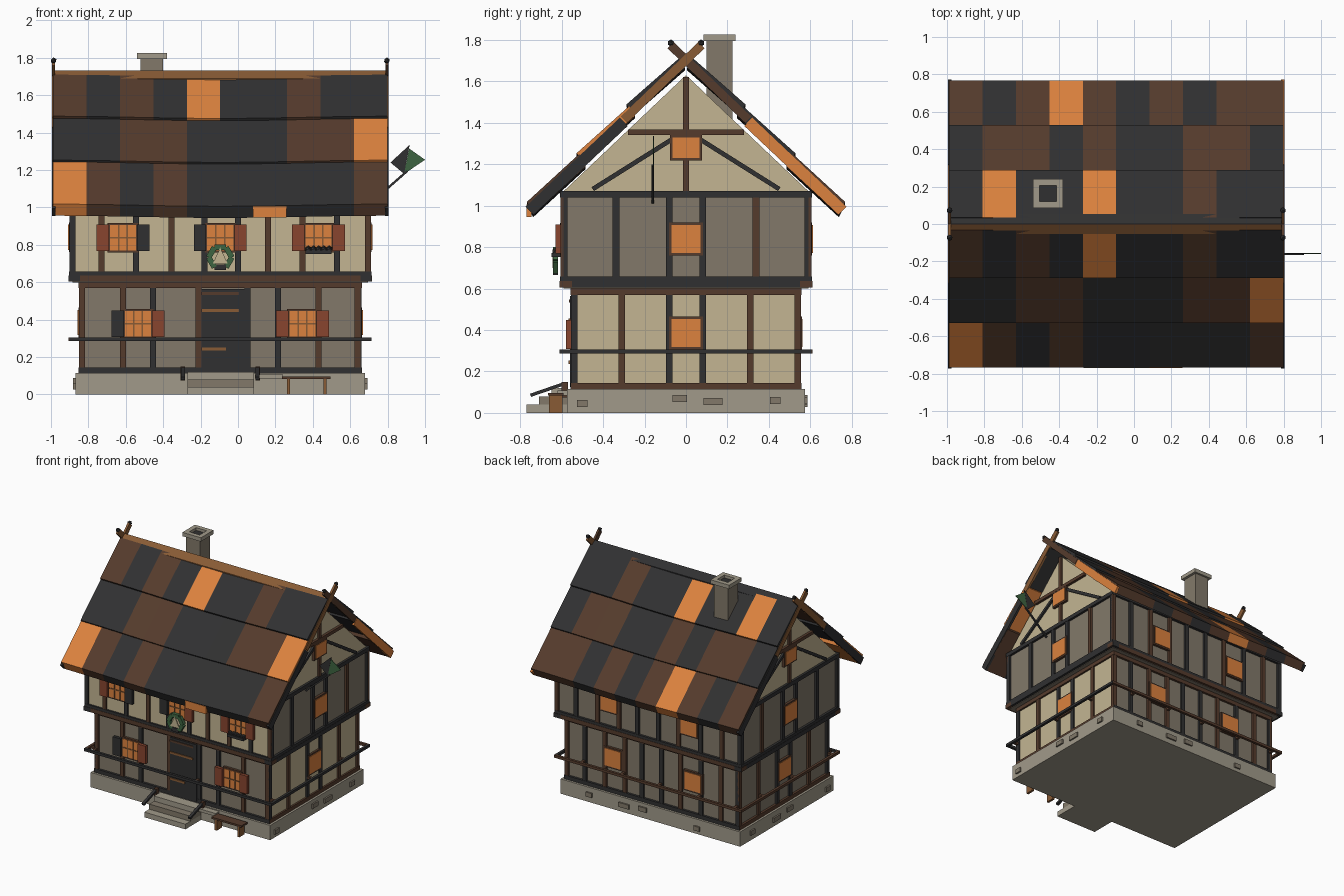
import bpy, bmesh, math
from mathutils import Vector, Matrix

cube = bpy.data.objects.get("Cube")
if cube:
    bpy.data.objects.remove(cube, do_unlink=True)

# Palette
COLOURS = {"charcoal": "303031", "timber_brown": "553B2C", "oak": "885B35",
           "amber": "DC823E", "cream_plaster": "C3B592", "grey_plaster": "82796A",
           "pale_stone": "A19A8A", "shutter_red": "88452F", "leaf_green": "3D6441"}
NAMES = list(COLOURS)
D, B, K, A, C, G, S, R, L = range(len(NAMES))


def linear(h):
    v = int(h, 16) / 255
    return v / 12.92 if v < 0.04045 else ((v + 0.055) / 1.055) ** 2.4


MATS = []
for name, h in COLOURS.items():
    m = bpy.data.materials.new(name)
    m.use_nodes = True
    col = (linear(h[:2]), linear(h[2:4]), linear(h[4:]), 1)
    m.diffuse_color = col
    bsdf = next(n for n in m.node_tree.nodes if n.type == 'BSDF_PRINCIPLED')
    bsdf.inputs["Base Color"].default_value = col
    bsdf.inputs["Roughness"].default_value = 0.9
    MATS.append(m)

PARTS = {}
CX = -0.095                      # middle of the house along x


def part(name):
    return PARTS.setdefault(name, bmesh.new())


def hexa(name, pts, mat):
    """Eight corners: bottom ring of four, then top ring of four."""
    bm = part(name)
    v = [bm.verts.new(p) for p in pts]
    rings = [v[3::-1], v[4:]] + [[v[i], v[(i + 1) % 4], v[(i + 1) % 4 + 4], v[i + 4]] for i in range(4)]
    for r in rings:
        bm.faces.new(r).material_index = mat


def box(name, x0, x1, y0, y1, z0, z1, mat):
    hexa(name, [(x, y, z) for z in (z0, z1) for x, y in ((x0, y0), (x1, y0), (x1, y1), (x0, y1))], mat)


def bar(name, a, b, w, t, mat, up=(1, 0, 0)):
    """Straight beam from a to b, w across and t along the up hint."""
    a, b = Vector(a), Vector(b)
    d = (b - a).normalized()
    s = d.cross(Vector(up)).normalized() * w / 2
    n = s.cross(d).normalized() * t / 2
    hexa(name, [p + i * s + j * n for p in (a, b) for i, j in ((-1, -1), (1, -1), (1, 1), (-1, 1))], mat)


def prism(name, pts, axis_offset, mat):
    """Extrude a flat outline along a vector."""
    bm = part(name)
    off = Vector(axis_offset)
    lo = [bm.verts.new(p) for p in pts]
    hi = [bm.verts.new(Vector(p) + off) for p in pts]
    n = len(pts)
    for r in [lo[::-1], hi] + [[lo[i], lo[(i + 1) % n], hi[(i + 1) % n], hi[i]] for i in range(n)]:
        bm.faces.new(r).material_index = mat


# Wall half sizes (x, y) for each floor
HALF = {"base": (0.775, 0.575), "lower": (0.74, 0.54), "upper": (0.79, 0.59)}


def panel(name, side, floor, u, z, w, h, d0, d1, mat):
    """Box on a wall: centre u, z; size w, h; depth d0 to d1 out of the wall."""
    hx, hy = HALF[floor]
    if side in ("front", "back"):
        s = -1 if side == "front" else 1
        y = sorted((s * (hy + d0), s * (hy + d1)))
        box(name, u - w / 2, u + w / 2, *y, z - h / 2, z + h / 2, mat)
    else:
        s = -1 if side == "left" else 1
        s = 1 if side == "right" else -1
        x = sorted((CX + s * (hx + d0), CX + s * (hx + d1)))
        box(name, *x, u - w / 2, u + w / 2, z - h / 2, z + h / 2, mat)


# Stone footing and storeys
hx, hy = HALF["base"]
box("stone_footing", CX - hx, CX + hx, -hy, hy, 0, 0.115, S)
hx, hy = HALF["lower"]
box("lower_storey", CX - hx, CX + hx, -hy, hy, 0.115, 0.61, G)
hx, hy = HALF["upper"]
box("upper_storey", CX - hx, CX + hx, -hy, hy, 0.6, 1.07, G)
prism("gable", [(CX - hx, -hy, 1.07), (CX - hx, hy, 1.07), (CX - hx, 0, 1.63)], (2 * hx, 0, 0), C)
panel("front_plaster", "front", "upper", CX, 0.84, 2 * hx, 0.46, 0, 0.004, C)
panel("side_plaster", "right", "lower", 0, 0.36, 2 * HALF["lower"][1], 0.49, 0, 0.004, C)

for side in ("front", "back", "right", "left"):
    for k, (u, z) in enumerate(((-0.5, 0.045), (-0.03, 0.07), (0.13, 0.055), (0.43, 0.06))):
        if side != "front":
            panel("footing_stones", side, "base", u, z, 0.05 + 0.02 * (k % 3), 0.035, 0, 0.012, G)

# Timber frame: posts as (position, colour)
LONG_LOW = [(-0.835, B), (-0.615, B), (-0.455, D), (-0.21, B), (0.05, D), (0.215, D), (0.43, B), (0.64, B)]
LONG_UP = [(-0.885, D), (-0.73, B), (-0.545, D), (-0.355, B), (-0.18, D), (0, D),
           (0.16, B), (0.345, B), (0.53, D), (0.695, B)]
LONG_BACK = [(u * 0.935 - 0.005, m) for u, m in LONG_UP]
SIDE = [(-0.54, D), (-0.31, B), (-0.08, D), (0.08, D), (0.31, B), (0.54, B)]
SIDE_UP = [(u * 1.09 if abs(u) > 0.1 else u, D if i != 4 else B) for i, (u, _) in enumerate(SIDE)]
for side in ("front", "back", "right", "left"):
    long = side in ("front", "back")
    mid = CX if long else 0
    low = LONG_LOW if side == "front" else LONG_BACK if long else SIDE
    for floor, posts, z, h in (("lower", low, 0.36, 0.49), ("upper", LONG_UP if long else SIDE_UP, 0.85, 0.44)):
        for u, m in posts:
            panel("posts", side, floor, u, z, 0.032, h, 0, 0.016, m)
    wl = 2 * HALF["lower"][0 if long else 1] + 0.032
    wu = 2 * HALF["upper"][0 if long else 1] + 0.032
    panel("sill_beams", side, "lower", mid, 0.13, wl, 0.03, 0, 0.018, D if long else B)
    panel("head_beams", side, "lower", mid, 0.587, wl, 0.034, 0, 0.018, B)
    panel("jetty_beams", side, "upper", mid, 0.62, wu + 0.01, 0.032, -0.04, 0.02, B if long else D)
    panel("floor_beams", side, "upper", mid, 0.645, wu, 0.024, 0, 0.018, D)
    panel("wall_plates", side, "upper", mid, 1.055, wu, 0.03, 0, 0.018, D)
    # Rail around the lower floor, on short brackets
    rail = B if side in ("back", "left") else D
    panel("rail", side, "lower", mid, 0.296, wl + 0.1, 0.02, 0.05, 0.07, rail)
    for u, _ in low[::2]:
        panel("rail_brackets", side, "lower", u, 0.296, 0.02, 0.018, 0, 0.055, B)

# Gable frames, bargeboards and crossed finials at both ends
for s in (-1, 1):
    xw = CX + s * (HALF["upper"][0] + 0.006)
    bar("king_post", (xw, 0, 1.07), (xw, 0, 1.62), 0.03, 0.02, B)
    bar("collar_beam", (xw + s * 0.003, -0.28, 1.355), (xw + s * 0.003, 0.28, 1.355), 0.026, 0.022, B)
    xb = CX + s * 0.891
    for t in (-1, 1):
        bar("gable_braces", (xw, t * 0.45, 1.08), (xw, t * 0.06, 1.325), 0.022, 0.018, D)
        upper, lower = (K, D) if t * s < 0 or t < 0 else (B, A)
        bar("bargeboards", (xb, -t * 0.075, 1.775), (xb, t * 0.3, 1.415), 0.042, 0.016, upper)
        bar("bargeboards", (xb, t * 0.3, 1.405), (xb, t * 0.755, 0.975), 0.055, 0.018, lower)
        bmesh.ops.create_icosphere(part("finial_knobs"), subdivisions=1, radius=0.017,
                                   matrix=Matrix.Translation((xb, t * 0.073, 1.785)))

# Roof: three lapped courses of ten patchwork sheets on each slope
ROOF = {-1: ("OBDBDDDDDB", "DDBBDDDBBO", "BDBDODDBDD"),
        1: ("BDBOBDBDBB", "DBBDBDDBBD", "DODDODDBDD")}
KEY = {"O": A, "B": B, "D": D}
X0, STEP = -0.99, 0.179


def sag(x):
    return 0.012 * math.cos((x - CX) * math.pi / 1.79) ** 2


for s, rows in ROOF.items():
    for r, row in enumerate(rows):
        ylo, yhi = 0.768 - 0.24 * r, 0.515 - 0.24 * r
        zlo, zhi = 1.018 + 0.235 * r, 1.25 + 0.23 * r
        th = 0.062 if r == 0 else 0.045
        for c, ch in enumerate(row):
            xs = (X0 + STEP * c, X0 + STEP * (c + 1))
            lo, hi = [], []
            for x, y, z in ((xs[0], ylo, zlo), (xs[1], ylo, zlo), (xs[1], yhi, zhi), (xs[0], yhi, zhi)):
                z -= sag(x)
                hi.append((x, s * y, z))
                lo.append((x, s * max(y - 0.03, 0.005), z - th))
            hexa("roof_sheets", lo + hi, KEY[ch])
    # Ridge boards
    x1 = X0 + 10 * STEP
    hexa("ridge_boards", [(x, s * y, z) for dz in (0, 0.04)
                          for x, y, z in ((X0, 0, 1.692 + dz), (x1, 0, 1.692 + dz),
                                          (x1, 0.053, 1.65 + dz), (X0, 0.053, 1.65 + dz))],
         K if s < 0 else D)
box("eave_patch", 0.08, 0.26, -0.769, -0.745, 0.945, 1.005, A)

# Chimney with an open cap
box("chimney", -0.52, -0.4, 0.1, 0.225, 1.4, 1.8, G)
for x0, x1, y0, y1 in ((-0.54, -0.505, 0.085, 0.24), (-0.415, -0.38, 0.085, 0.24),
                       (-0.505, -0.415, 0.085, 0.12), (-0.505, -0.415, 0.205, 0.24)):
    box("chimney_cap", x0, x1, y0, y1, 1.795, 1.825, S)
box("flue", -0.505, -0.415, 0.12, 0.205, 1.798, 1.804, D)


# Windows with optional shutters
def window(side, floor, u, z, w=0.14, h=0.135, shutters=None, bars=False):
    panel("window_frames", side, floor, u, z, w + 0.024, h + 0.024, 0, 0.019, B)
    panel("window_panes", side, floor, u, z, w, h, 0.01, 0.023, A)
    if bars:
        for k in (-1, 1):
            panel("window_bars", side, floor, u + k * w / 6, z, 0.008, h, 0.02, 0.027, K)
        panel("window_bars", side, floor, u, z, w, 0.008, 0.02, 0.027, K)
    for k, m in zip((-1, 1), shutters or ()):
        panel("shutters", side, floor, u + k * (w / 2 + 0.038), z, 0.066, h + 0.005, 0.016, 0.04, m)


for floor, u, z, sh in (("lower", -0.535, 0.378, (D, R)), ("lower", 0.345, 0.378, (R, R)),
                        ("upper", -0.615, 0.838, (R, D)), ("upper", -0.095, 0.838, (D, R)),
                        ("upper", 0.43, 0.838, (R, R))):
    window("front", floor, u, z, shutters=sh, bars=True)
for floor, z in (("lower", 0.385), ("upper", 0.84)):
    for side, spots in (("back", (0.24, -0.45)), ("left", (0,)), ("right", (0,))):
        for u in spots:
            window(side, floor, u, z)
for side in ("left", "right"):
    window(side, "upper", 0, 1.28, 0.13, 0.1)

# Door with straps
panel("door", "front", "lower", -0.08, 0.345, 0.23, 0.44, 0, 0.02, D)
for z, u, w in ((0.448, -0.095, 0.2), (0.244, -0.13, 0.13)):
    panel("door_straps", "front", "lower", u, z, w, 0.016, 0.018, 0.026, K)
panel("door_panel", "front", "lower", -0.095, 0.54, 0.2, 0.016, 0.018, 0.025, B)

# Flower box and wreath
panel("flower_box", "front", "upper", 0.43, 0.762, 0.14, 0.02, 0.015, 0.06, D)
for k in range(5):
    bmesh.ops.create_icosphere(part("flower_clumps"), subdivisions=1, radius=0.018,
                               matrix=Matrix.Translation((0.375 + 0.028 * k, -0.63, 0.778)))
for k in range(6):
    a, b = (Vector((-0.095 + 0.062 * math.cos(t), -0.63, 0.733 + 0.062 * math.sin(t)))
            for t in (k * math.pi / 3, (k + 1) * math.pi / 3))
    bar("wreath", a, b, 0.03, 0.025, D if k == 4 else L, up=(0, 1, 0))
prism("wreath_ribbon", [(-0.135, -0.645, 0.7), (-0.055, -0.645, 0.7), (-0.095, -0.645, 0.785)], (0, 0.008, 0), C)

# Entrance steps and handrails
for k, m in enumerate((S, G, S)):
    box("steps", -0.27, 0.085, -0.77 + 0.06 * k, -0.57, 0.04 * k, 0.04 * (k + 1), m)
box("step_slab", 0.09, 0.24, -0.62, -0.57, 0.085, 0.108, S)
for x in (-0.295, 0.105):
    bar("handrails", (x, -0.75, 0.085), (x, -0.585, 0.142), 0.016, 0.022, D)
    box("handrail_posts", x - 0.012, x + 0.012, -0.6, -0.57, 0.075, 0.15, B)

# Bench
box("bench_seat", 0.235, 0.495, -0.665, -0.59, 0.083, 0.097, B)
for x in (0.27, 0.465):
    box("bench_legs", x - 0.009, x + 0.009, -0.66, -0.595, 0, 0.083, K)

# Flag on a slanted pole
FY = -0.16
bar("flag_pole", (0.7, FY, 1.015), (0.905, FY, 1.195), 0.012, 0.012, D, up=(0, 1, 0))
prism("flag_dark", [(0.815, FY, 1.24), (0.918, FY, 1.335), (0.888, FY, 1.18)], (0, 0.005, 0), D)
prism("flag_green", [(0.915, FY, 1.315), (0.9, FY, 1.24), (0.882, FY, 1.175), (1.0, FY, 1.255)], (0, 0.005, 0), L)

# Turn every part into an object
for name, bm in PARTS.items():
    bmesh.ops.recalc_face_normals(bm, faces=bm.faces)
    me = bpy.data.meshes.new(name)
    bm.to_mesh(me)
    bm.free()
    for m in MATS:
        me.materials.append(m)
    bpy.context.scene.collection.objects.link(bpy.data.objects.new(name, me))
